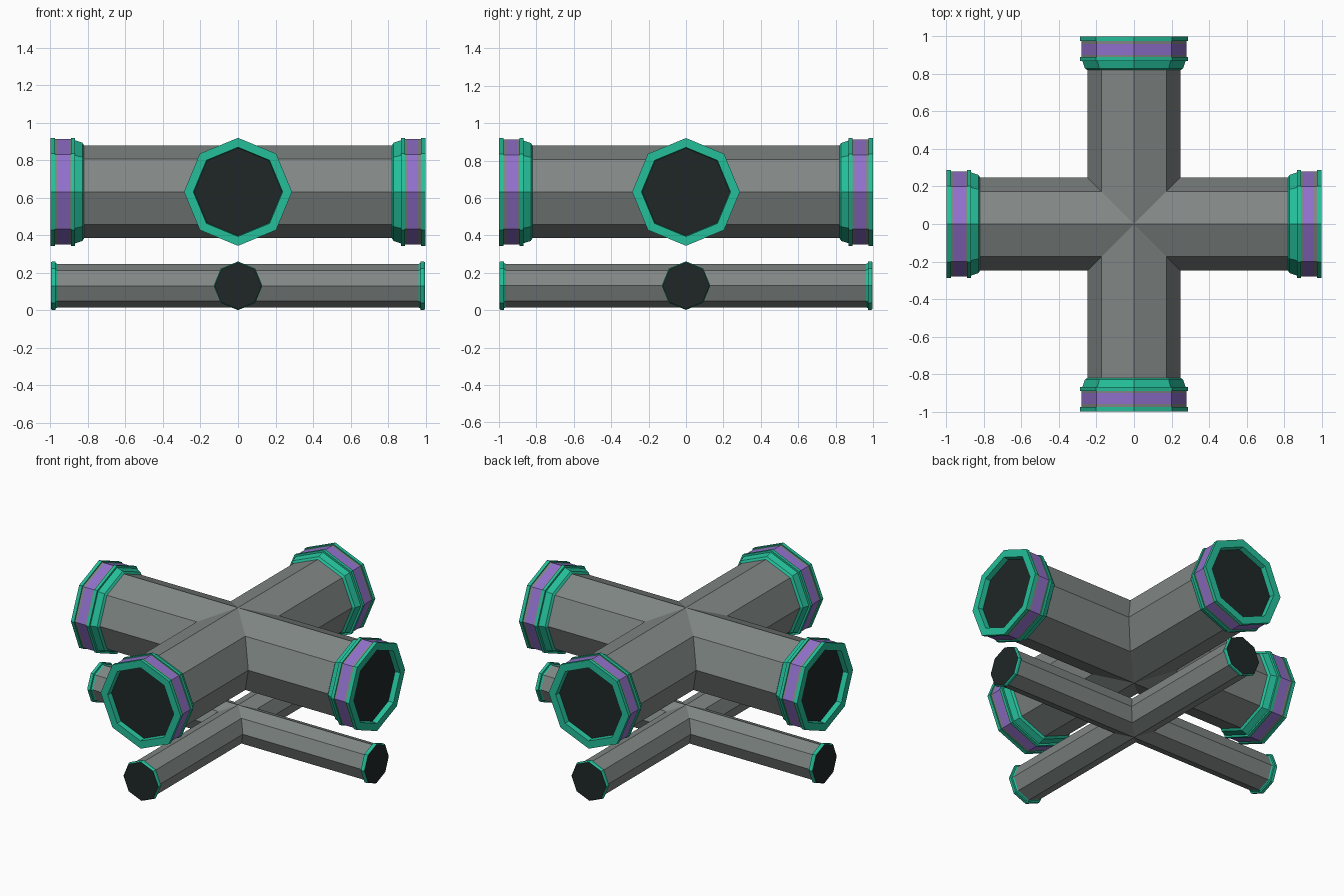
import bpy, bmesh
from math import sin, cos, pi
from mathutils import Matrix, Vector

SIDES = 8

cube = bpy.data.objects.get("Cube")
if cube:
    bpy.data.objects.remove(cube)


def material(name, rgb):
    m = bpy.data.materials.new(name)
    m.use_nodes = True
    m.diffuse_color = (*rgb, 1)
    bsdf = next(n for n in m.node_tree.nodes if n.type == 'BSDF_PRINCIPLED')
    bsdf.inputs["Base Color"].default_value = (*rgb, 1)
    return m


GREY = material("pipe grey", (0.22, 0.245, 0.235))
GREEN = material("teal green", (0.018, 0.52, 0.32))
PURPLE = material("band purple", (0.28, 0.16, 0.60))
DARK = material("dark opening", (0.014, 0.02, 0.02))


def ring(bm, s, r, z, mitre=False):
    """Octagon around the x axis; a mitred one follows the 45 degree joint."""
    verts = []
    for k in range(SIDES):
        a = 2 * pi * k / SIDES
        y = r * cos(a)
        verts.append(bm.verts.new((abs(y) if mitre else s, y, z + r * sin(a))))
    return verts


def bridge(bm, a, b, slot=0):
    for k in range(SIDES):
        n = (k + 1) % SIDES
        f = bm.faces.new((a[k], a[n], b[n], b[k]))
        f.material_index = slot


def finish(bm, name, mats):
    mesh = bpy.data.meshes.new(name)
    bm.to_mesh(mesh)
    bm.free()
    for m in mats:
        mesh.materials.append(m)
    ob = bpy.data.objects.new(name, mesh)
    bpy.context.collection.objects.link(ob)
    return ob


def turn(i):
    return Matrix.Rotation(i * pi / 2, 4, 'Z')


# Cross-shaped pipe: four mitred arms welded at the centre
def cross_pipe(name, r, z, end):
    bm = bmesh.new()
    for i in range(4):
        inner = ring(bm, 0, r, z, mitre=True)
        outer = ring(bm, end, r, z)
        bridge(bm, outer, inner)
        bmesh.ops.transform(bm, matrix=turn(i), verts=inner + outer)
    bmesh.ops.remove_doubles(bm, verts=bm.verts, dist=0.0005)
    finish(bm, name, [GREY])


# Collar: profile of (distance, radius, colour of the strip leading to it)
def collar(name, profile, z, i):
    bm = bmesh.new()
    prev = None
    for s, r, slot in profile:
        cur = ring(bm, s, r, z)
        if prev:
            bridge(bm, cur, prev, slot)
        prev = cur
    bmesh.ops.transform(bm, matrix=turn(i), verts=bm.verts)
    finish(bm, name, [GREEN, GREY, PURPLE])


# Dark octagon closing the pipe mouth
def opening(name, s, r, z, i):
    bm = bmesh.new()
    bm.faces.new(ring(bm, s, r, z))
    bmesh.ops.transform(bm, matrix=turn(i), verts=bm.verts)
    finish(bm, name, [DARK])


BIG_Z, SMALL_Z = 0.632, 0.131

big_profile = [
    (0.82, 0.247, 0), (0.83, 0.262, 0), (0.87, 0.275, 0),
    (0.87, 0.288, 0), (0.89, 0.288, 0), (0.89, 0.281, 0),
    (0.90, 0.281, 1), (0.96, 0.281, 2), (0.977, 0.281, 1),
    (0.977, 0.288, 0), (1.0, 0.288, 0),
    (1.0, 0.238, 0), (0.965, 0.234, 0),
]
small_profile = [
    (0.962, 0.116, 0), (0.972, 0.121, 0), (0.974, 0.13, 0),
    (0.99, 0.13, 0), (0.997, 0.125, 0),
]

cross_pipe("large_cross_pipe", 0.247, BIG_Z, 0.9)
cross_pipe("small_cross_pipe", 0.116, SMALL_Z, 0.98)

for i, side in enumerate(("left", "back", "right", "front")):
    collar(f"large_collar_{side}", big_profile, BIG_Z, i)
    opening(f"large_opening_{side}", 0.966, 0.235, BIG_Z, i)
    collar(f"small_collar_{side}", small_profile, SMALL_Z, i)
    opening(f"small_opening_{side}", 0.997, 0.125, SMALL_Z, i)
